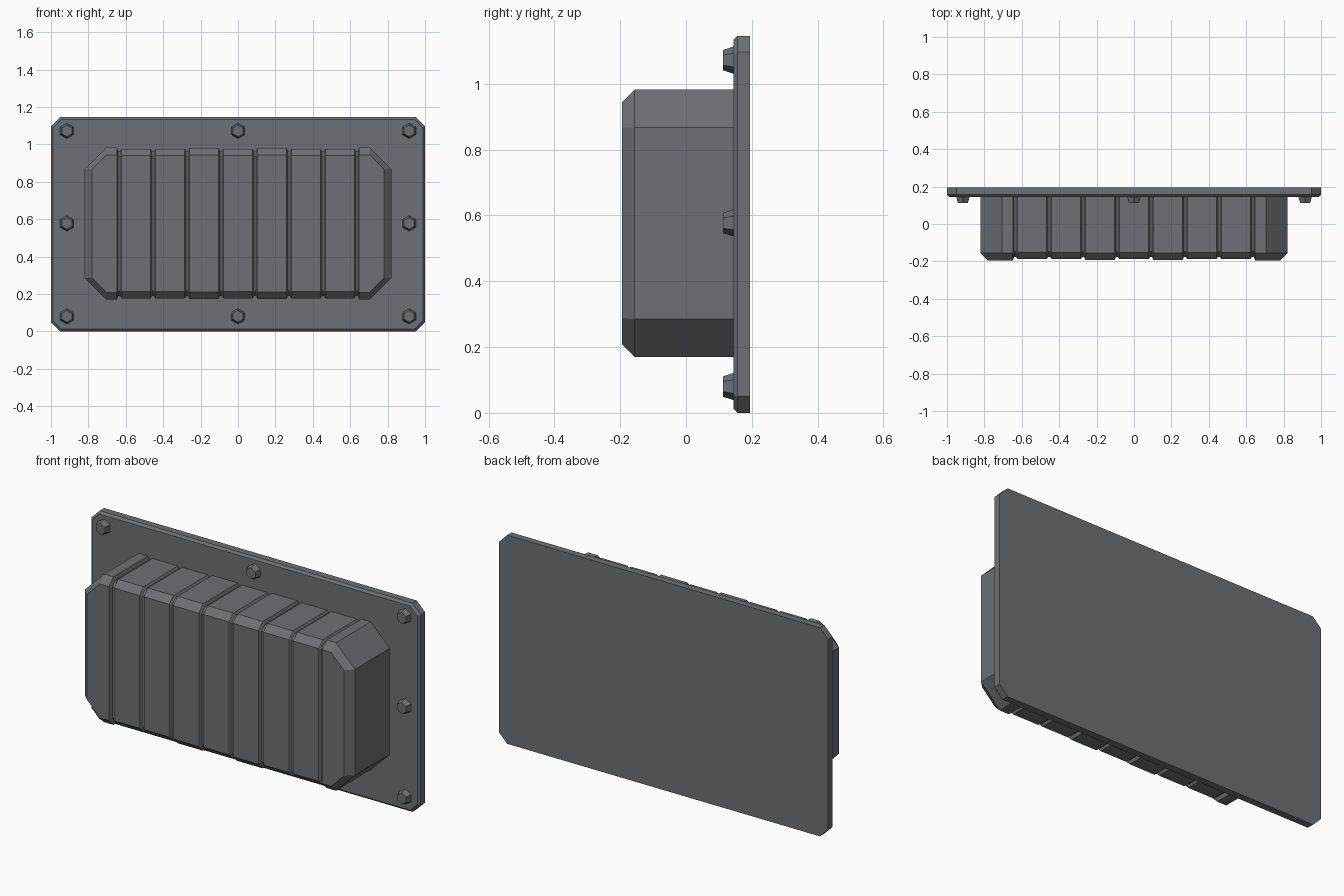
import bpy, bmesh, math
from mathutils import Vector

cube = bpy.data.objects.get("Cube")
if cube:
    bpy.data.objects.remove(cube, do_unlink=True)

steel = bpy.data.materials.new("blue grey steel")
steel.use_nodes = True
colour = (0.15, 0.165, 0.18, 1)
steel.diffuse_color = colour
steel.node_tree.nodes["Principled BSDF"].inputs["Base Color"].default_value = colour


def octagon(half_x, low, high, cut):
    """Rectangle with cut corners in the XZ plane."""
    return [(half_x - cut, low), (half_x, low + cut), (half_x, high - cut), (half_x - cut, high),
            (cut - half_x, high), (-half_x, high - cut), (-half_x, low + cut), (cut - half_x, low)]


def loft(layers):
    """Closed solid through (y, outline) layers, listed back to front."""
    bm = bmesh.new()
    rings = [[bm.verts.new((x, y, z)) for x, z in outline] for y, outline in layers]
    n = len(rings[0])
    bm.faces.new(rings[0])
    bm.faces.new(rings[-1])
    for a, b in zip(rings, rings[1:]):
        for i in range(n):
            j = (i + 1) % n
            bm.faces.new((a[i], a[j], b[j], b[i]))
    return bm


def finish(bm, name):
    bmesh.ops.recalc_face_normals(bm, faces=bm.faces)
    mesh = bpy.data.meshes.new(name)
    bm.to_mesh(mesh)
    bm.free()
    mesh.materials.append(steel)
    obj = bpy.data.objects.new(name, mesh)
    bpy.context.collection.objects.link(obj)
    return obj


# Mounting plate with cut corners and a chamfered front edge
height, edge = 1.146, 0.012
rim = octagon(1, 0, height, 0.05)
finish(loft([(0.195, rim), (0.157, rim),
             (0.145, octagon(1 - edge, edge, height - edge, 0.043))]), "mounting_plate")

# Housing block with a chamfered front
low, high, slope = 0.17, 0.983, 0.039
outer = octagon(0.82, low, high, 0.115)
body = loft([(0.16, outer), (-0.156, outer),
             (-0.195, octagon(0.82 - slope, low + slope, high - slope, 0.078))])

# Slice the housing at the sides and floor of every groove
pitch, mouth, floor = 0.1815, 0.013, 0.005
grooves = [(i - 3.5) * pitch for i in range(8)]
for g in grooves:
    for offset in (-mouth, -floor, floor, mouth):
        bmesh.ops.bisect_plane(body, geom=body.verts[:] + body.edges[:] + body.faces[:],
                               plane_co=Vector((g + offset, 0, 0)), plane_no=Vector((1, 0, 0)))

# Sink the groove floors, and set the ribs slightly below the end blocks
middle = (low + high) / 2
for v in body.verts:
    if abs(v.co.x) > grooves[-1] + mouth / 2 + floor / 2:
        continue
    if min(abs(v.co.x - g) for g in grooves) < (mouth + floor) / 2:
        depth = 0.019
    else:
        rib = round(v.co.x / pitch)
        depth = 0.003 if abs(rib) == 1 else 0.007
    side = math.copysign(1, v.co.z - middle)
    lean = depth * math.tan(math.pi / 8)
    front = v.co.y < -0.175
    v.co.z -= side * (lean if front else depth)
    if v.co.y < 0:
        v.co.y += depth if front else lean
finish(body, "ribbed_housing")


# Tapered hexagonal bolt heads around the plate
def hexagon(x, z, radius):
    return [(x + radius * math.sin(i * math.pi / 3), z + radius * math.cos(i * math.pi / 3))
            for i in range(6)]


for row, z in (("lower", 0.08), ("middle", 0.577), ("upper", 1.072)):
    for side, x in (("right", -0.915), ("centre", 0), ("left", 0.915)):
        if (row, side) != ("middle", "centre"):
            finish(loft([(0.15, hexagon(x, z, 0.043)), (0.113, hexagon(x, z, 0.031))]),
                   f"bolt_{row}_{side}")
